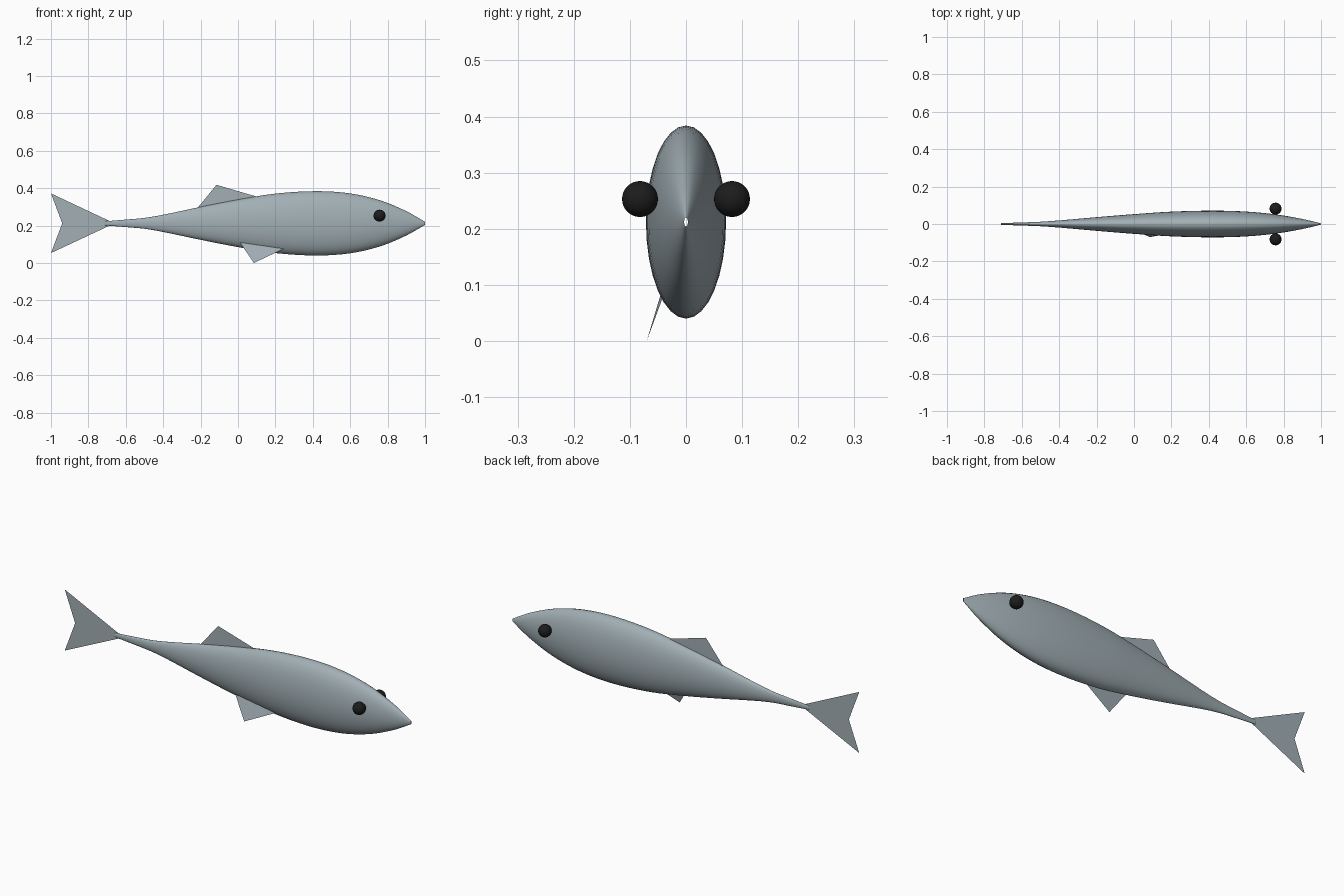
import bpy, bmesh, math

if "Cube" in bpy.data.objects:
    bpy.data.objects.remove(bpy.data.objects["Cube"])

MID = 0.212      # height of the body axis
FLAT = 0.415     # body width relative to its height
SEGMENTS = 32


def material(name, color):
    mat = bpy.data.materials.new(name)
    mat.use_nodes = True
    mat.diffuse_color = (*color, 1)
    mat.node_tree.nodes["Principled BSDF"].inputs["Base Color"].default_value = (*color, 1)
    return mat


skin = material("grey blue skin", (0.36, 0.43, 0.46))
black = material("eye black", (0.012, 0.012, 0.012))


def make_object(name, verts, faces, mat):
    mesh = bpy.data.meshes.new(name)
    mesh.from_pydata(verts, [], faces)
    mesh.materials.append(mat)
    obj = bpy.data.objects.new(name, mesh)
    bpy.context.collection.objects.link(obj)
    return obj


def spline(points, steps):
    """Smooth curve through (position, radius) points."""
    ext = [points[0]] + points + [points[-1]]
    out = []
    for p, a, b, n in zip(ext, ext[1:], ext[2:], ext[3:]):
        for i in range(steps):
            t = i / steps
            ma = (b[1] - p[1]) / (b[0] - p[0]) * (b[0] - a[0])
            mb = (n[1] - a[1]) / (n[0] - a[0]) * (b[0] - a[0])
            r = ((2*t**3 - 3*t**2 + 1) * a[1] + (t**3 - 2*t**2 + t) * ma
                 + (3*t**2 - 2*t**3) * b[1] + (t**3 - t**2) * mb)
            out.append((a[0] + (b[0] - a[0]) * t, r))
    return out + [points[-1]]


# Body: flattened lathe along x, open at its tiny ends
profile = [(-0.71, 0.011), (-0.6, 0.02), (-0.5, 0.029), (-0.4, 0.046), (-0.2, 0.088),
           (0, 0.127), (0.2, 0.159), (0.42, 0.172), (0.6, 0.16), (0.76, 0.123),
           (0.9, 0.065), (1, 0.008)]
rings = spline(profile, 4)
verts = []
for x, r in rings:
    for k in range(SEGMENTS):
        a = math.tau * k / SEGMENTS
        verts.append((x, r * FLAT * math.cos(a), MID + r * math.sin(a)))
faces = []
for i in range(len(rings) - 1):
    for k in range(SEGMENTS):
        n = (k + 1) % SEGMENTS
        a, b = i * SEGMENTS, (i + 1) * SEGMENTS
        faces.append((a + k, a + n, b + n, b + k))
body = make_object("body", verts, faces, skin)
bm = bmesh.new()
bm.from_mesh(body.data)
bmesh.ops.recalc_face_normals(bm, faces=bm.faces)
for f in bm.faces:
    f.smooth = True
bm.to_mesh(body.data)
bm.free()

# Fins: thin flat sheets rooted in the body
make_object("tail_fin",
            [(-0.66, 0, MID), (-1, 0, 0.372), (-0.94, 0, MID), (-1, 0, 0.053)],
            [(0, 1, 2), (0, 2, 3)], skin)
make_object("dorsal_fin",
            [(-0.22, 0, 0.29), (0.11, 0, 0.352), (-0.115, 0, 0.418)],
            [(0, 1, 2)], skin)
make_object("belly_fin",
            [(0.01, -0.037, 0.11), (0.085, -0.07, 0), (0.245, -0.042, 0.076)],
            [(0, 1, 2)], skin)

# Eyes: a mirrored pair of spheres
for name, side in (("left_eye", 1), ("right_eye", -1)):
    bpy.ops.mesh.primitive_uv_sphere_add(segments=32, ring_count=16, radius=0.032,
                                         location=(0.757, side * 0.082, 0.253))
    eye = bpy.context.object
    eye.name = name
    eye.data.materials.append(black)
    bpy.ops.object.shade_smooth()
